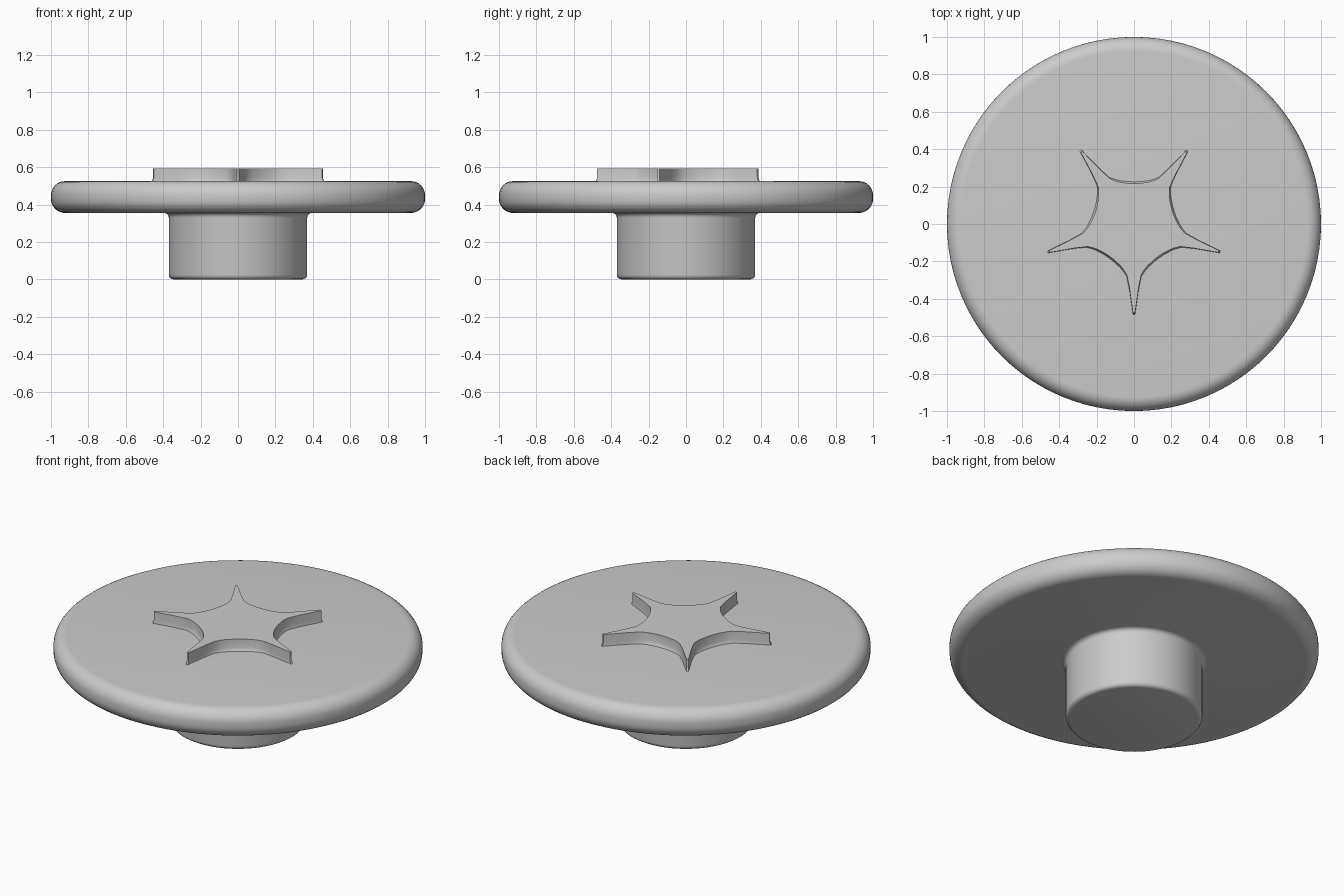
import bpy, bmesh, math
from mathutils import Vector

cube = bpy.data.objects.get("Cube")
if cube:
    bpy.data.objects.remove(cube, do_unlink=True)

GREY = (0.6, 0.6, 0.6, 1)
grey = bpy.data.materials.new("plain grey")
grey.use_nodes = True
grey.diffuse_color = GREY
grey.node_tree.nodes["Principled BSDF"].inputs["Base Color"].default_value = GREY


def finish(name, bm, angle):
    bmesh.ops.recalc_face_normals(bm, faces=bm.faces)
    mesh = bpy.data.meshes.new(name)
    bm.to_mesh(mesh)
    bm.free()
    mesh.materials.append(grey)
    obj = bpy.data.objects.new(name, mesh)
    bpy.context.collection.objects.link(obj)
    bpy.ops.object.select_all(action='DESELECT')
    obj.select_set(True)
    bpy.context.view_layer.objects.active = obj
    bpy.ops.object.shade_smooth_by_angle(angle=math.radians(angle))
    return obj


def arc(r, z, radius, start, end, steps):
    """Rounded corner of a profile, as (radius, height) points."""
    angles = [math.radians(start + (end - start) * i / steps) for i in range(steps + 1)]
    return [(r + radius * math.cos(a), z + radius * math.sin(a)) for a in angles]


# Round knob: stem, fillet and disc in one turned profile
profile = [(0, 0)]
profile += arc(0.345, 0.025, 0.025, -90, 0, 4)
profile += arc(0.395, 0.33, 0.025, 180, 90, 4)
profile += arc(0.925, 0.43, 0.075, -90, 0, 8)
profile += arc(0.925, 0.45, 0.075, 0, 90, 8)
profile += [(0, 0.525)]
bm = bmesh.new()
verts = [bm.verts.new((r, 0, z)) for r, z in profile]
edges = [bm.edges.new(pair) for pair in zip(verts, verts[1:])]
bmesh.ops.spin(bm, geom=verts + edges, cent=(0, 0, 0), axis=(0, 0, 1),
               angle=2 * math.pi, steps=96)
bmesh.ops.remove_doubles(bm, verts=bm.verts, dist=0.0005)
finish("knob", bm, 40)

# Raised star with thin points and rounded hollows; one point faces the front
half_hollow = [(8, 0.22), (18, 0.235), (23, 0.25), (28, 0.275), (32, 0.345), (35.3, 0.475)]
section = [(-a, r) for a, r in reversed(half_hollow)] + [(0, 0.217)] + half_hollow
outline = []
for k in range(5):
    for a, r in section:
        t = math.radians(90 + 72 * k + a)
        outline.append(Vector((r * math.cos(t), r * math.sin(t), 0)))

bm = bmesh.new()
rings = []
# Slight flare where the star meets the disc
for grow, z in [(0.012, 0.52), (0.004, 0.532), (0, 0.545), (0, 0.594)]:
    rings.append([bm.verts.new(p + p.normalized() * grow + Vector((0, 0, z)))
                  for p in outline])
count = len(outline)
for low, high in zip(rings, rings[1:]):
    for i in range(count):
        j = (i + 1) % count
        bm.faces.new((low[i], low[j], high[j], high[i]))
bm.faces.new(rings[-1])
bm.faces.new(rings[0][::-1])
finish("star", bm, 35)
